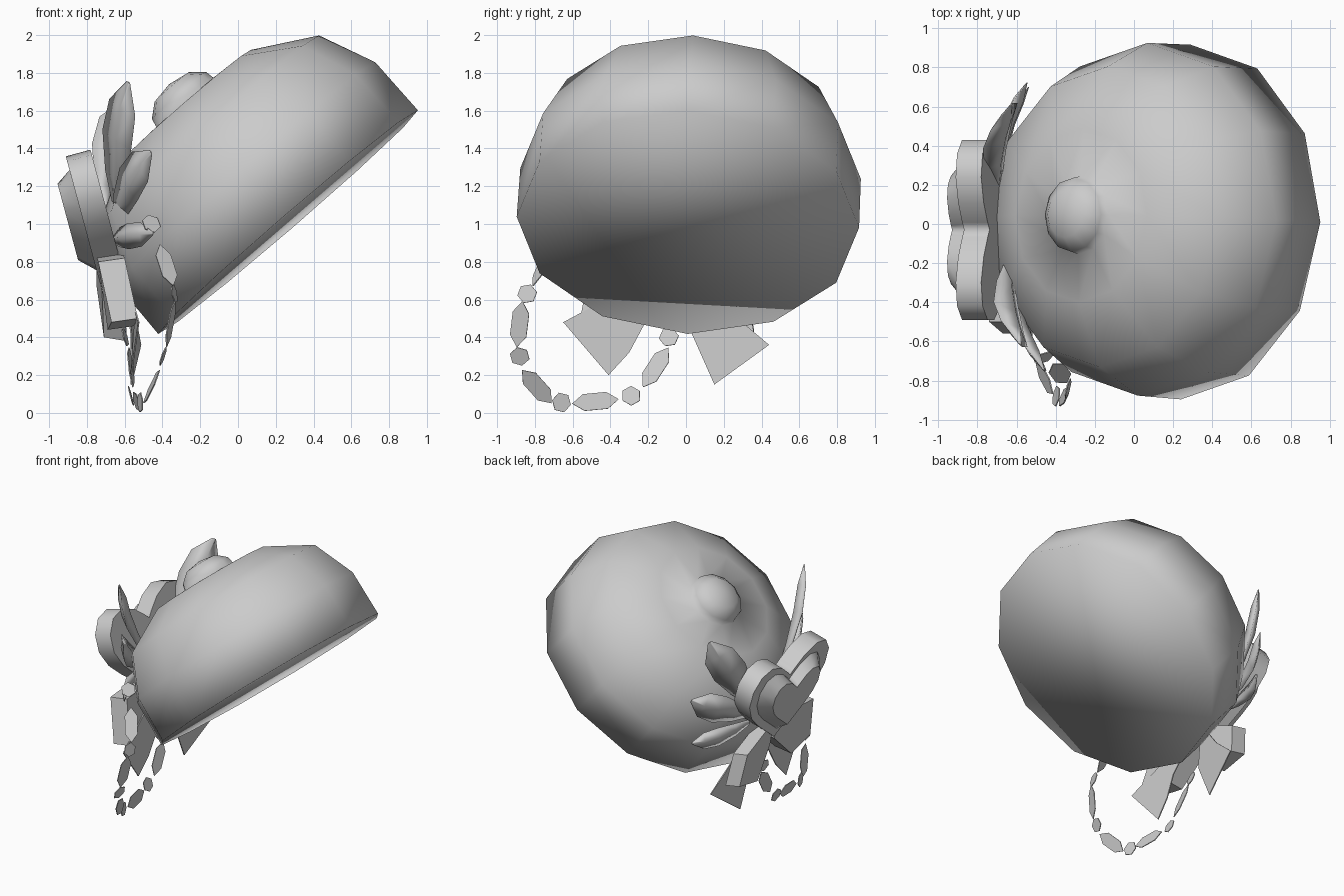
import bpy
import bmesh
from math import sin, cos, pi
from mathutils import Vector

cube = bpy.data.objects.get("Cube")
if cube:
    bpy.data.objects.remove(cube, do_unlink=True)

GREY = (0.6, 0.6, 0.6, 1)
felt = bpy.data.materials.new("plain grey")
felt.use_nodes = True
felt.diffuse_color = GREY
for node in felt.node_tree.nodes:
    if node.type == 'BSDF_PRINCIPLED':
        node.inputs["Base Color"].default_value = GREY
        node.inputs["Roughness"].default_value = 0.8


def finish(name, bm):
    """Turn a bmesh into a named, coloured object."""
    bmesh.ops.recalc_face_normals(bm, faces=bm.faces)
    mesh = bpy.data.meshes.new(name)
    bm.to_mesh(mesh)
    bm.free()
    mesh.materials.append(felt)
    obj = bpy.data.objects.new(name, mesh)
    bpy.context.scene.collection.objects.link(obj)


def bridge(bm, a, b, smooth=True):
    """Quads between two closed rings."""
    n = len(a)
    for i in range(n):
        j = (i + 1) % n
        bm.faces.new((a[i], a[j], b[j], b[i])).smooth = smooth


def plate(name, points, depth, far_scale=1.0, smooth=False):
    """Extrude an outline along the depth vector."""
    points = [Vector(p) for p in points]
    depth = Vector(depth)
    mid = sum(points, Vector()) / len(points)
    bm = bmesh.new()
    near = [bm.verts.new(p) for p in points]
    far = [bm.verts.new(mid + (p - mid) * far_scale + depth) for p in points]
    bridge(bm, near, far, smooth)
    bm.faces.new(near)
    bm.faces.new(far)
    finish(name, bm)


# Beret: tilted lathe with a flat underside and a round button on the crown
def beret():
    centre = Vector((0.265, 0.01, 1.01))
    u = Vector((0.757, 0, 0.652))
    w = Vector((-0.652, 0.042, 0.757)).normalized()
    v = w.cross(u)
    profile = [(0.908, 0), (0.903, 0.34), (0.77, 0.642), (0.446, 0.82),
               (0.2, 0.835), (0.19, 0.885), (0.12, 0.945)]
    bm = bmesh.new()
    rings = []
    for r, h in profile:
        rings.append([bm.verts.new(centre + w * h + r * (u * cos(k * pi / 6) + v * sin(k * pi / 6)))
                      for k in range(12)])
    for a, b in zip(rings, rings[1:]):
        bridge(bm, a, b)
    bm.faces.new(rings[0]).smooth = True
    apex = bm.verts.new(centre + w * 0.965)
    for k in range(12):
        bm.faces.new((rings[-1][k], rings[-1][(k + 1) % 12], apex)).smooth = True
    finish("beret", bm)


beret()

# Heart brooch: thick base with a raised, narrower heart on its face
UP = Vector((-0.26, 0, 0.966))
OUT = Vector((-0.966, 0, -0.26))
TIP = Vector((-0.6, -0.03, 0.72))


def heart(scale, lift):
    outline = []
    for k in range(22):
        t = 2 * pi * k / 22
        side = sin(t) * abs(sin(t)) * 0.47
        rise = (13 * cos(t) - 5 * cos(2 * t) - 2 * cos(3 * t) - cos(4 * t) + 17) / 29 * 0.7
        outline.append(TIP + UP * (0.34 + (rise - 0.34) * scale)
                       + Vector((0, side * scale, 0)) + OUT * lift)
    return outline


plate("heart_base", heart(1.0, 0), OUT * 0.135, 1.0, True)
plate("heart_centre", heart(0.8, 0.13), OUT * 0.085, 0.75, True)


# Feathers: folded blades fanned out on both sides of the brooch
def feather(name, base, tip, width, side):
    base, tip = Vector(base), Vector(tip)
    facing = Vector((0.7, -0.7 * side, 0))
    along = (tip - base).normalized()
    across = along.cross(facing).normalized()
    ridge = across.cross(along).normalized()
    bm = bmesh.new()
    rows = []
    for t, spread in [(0, 0.3), (0.25, 0.7), (0.55, 1), (0.8, 0.9), (1, 0.12)]:
        mid = base.lerp(tip, t) - facing * 0.05 * sin(pi * t)
        half = across * width / 2 * spread
        fold = ridge * width * 0.2 * spread
        rows.append([bm.verts.new(p) for p in (mid - half, mid + fold, mid + half, mid - fold * 0.4)])
    for a, b in zip(rows, rows[1:]):
        bridge(bm, a, b)
    bm.faces.new(rows[0])
    bm.faces.new(rows[-1])
    finish(name, bm)


feather("right_tall_feather", (-0.64, -0.22, 1.08), (-0.58, -0.62, 1.75), 0.24, -1)
feather("right_middle_feather", (-0.65, -0.22, 1.0), (-0.46, -0.75, 1.38), 0.22, -1)
feather("right_low_feather", (-0.66, -0.2, 0.92), (-0.45, -0.75, 0.95), 0.14, -1)
feather("left_tall_feather", (-0.7, 0.2, 1.04), (-0.63, 0.61, 1.63), 0.25, 1)
feather("left_middle_feather", (-0.7, 0.22, 0.95), (-0.55, 0.72, 1.2), 0.22, 1)
feather("left_low_feather", (-0.68, 0.2, 0.87), (-0.54, 0.7, 0.86), 0.14, 1)

# Bow: a thick loop and a thin pointed tail on each side
plate("right_bow_loop",
      [(-0.61, -0.05, 0.85), (-0.6, -0.5, 0.82), (-0.53, -0.56, 0.5),
       (-0.55, -0.3, 0.46), (-0.58, -0.05, 0.68)], (-0.14, 0, -0.02))
plate("left_bow_loop",
      [(-0.63, 0.0, 0.8), (-0.63, 0.32, 0.66), (-0.59, 0.36, 0.42),
       (-0.59, 0.14, 0.38), (-0.6, 0.0, 0.62)], (-0.12, 0, 0.02))
plate("right_bow_tail",
      [(-0.62, -0.05, 0.8), (-0.53, -0.65, 0.48), (-0.57, -0.41, 0.2),
       (-0.56, -0.3, 0.32), (-0.55, -0.22, 0.47)], (0.008, 0, 0))
plate("left_bow_tail",
      [(-0.62, 0, 0.8), (-0.57, 0.03, 0.42), (-0.57, 0.15, 0.15),
       (-0.52, 0.44, 0.36), (-0.55, 0.25, 0.52)], (0.008, 0, 0))

# Hanging chain: flat beads alternating with long links
path = [Vector(p) for p in (
    (-0.46, -0.68, 1.0), (-0.38, -0.76, 0.78), (-0.34, -0.84, 0.63),
    (-0.36, -0.88, 0.47), (-0.40, -0.88, 0.3), (-0.46, -0.79, 0.14),
    (-0.52, -0.66, 0.055), (-0.54, -0.48, 0.06), (-0.57, -0.29, 0.09),
    (-0.57, -0.16, 0.24), (-0.6, -0.09, 0.4))]
for i, spot in enumerate(path):
    along = (path[min(i + 1, len(path) - 1)] - path[max(i - 1, 0)]).normalized()
    facing = Vector((0.5, -0.85, 0)) if i < 2 else Vector((1, -0.25, 0.15))
    across = along.cross(facing).normalized()
    normal = across.cross(along).normalized()
    long_link = i % 2 == 1
    length, width = (0.125, 0.052) if long_link else (0.052, 0.054)
    outline = [spot + along * length * cos(k * pi / 3) + across * width * sin(k * pi / 3)
               for k in range(6)]
    plate("chain_link" if long_link else "chain_bead", outline, normal * 0.006)
